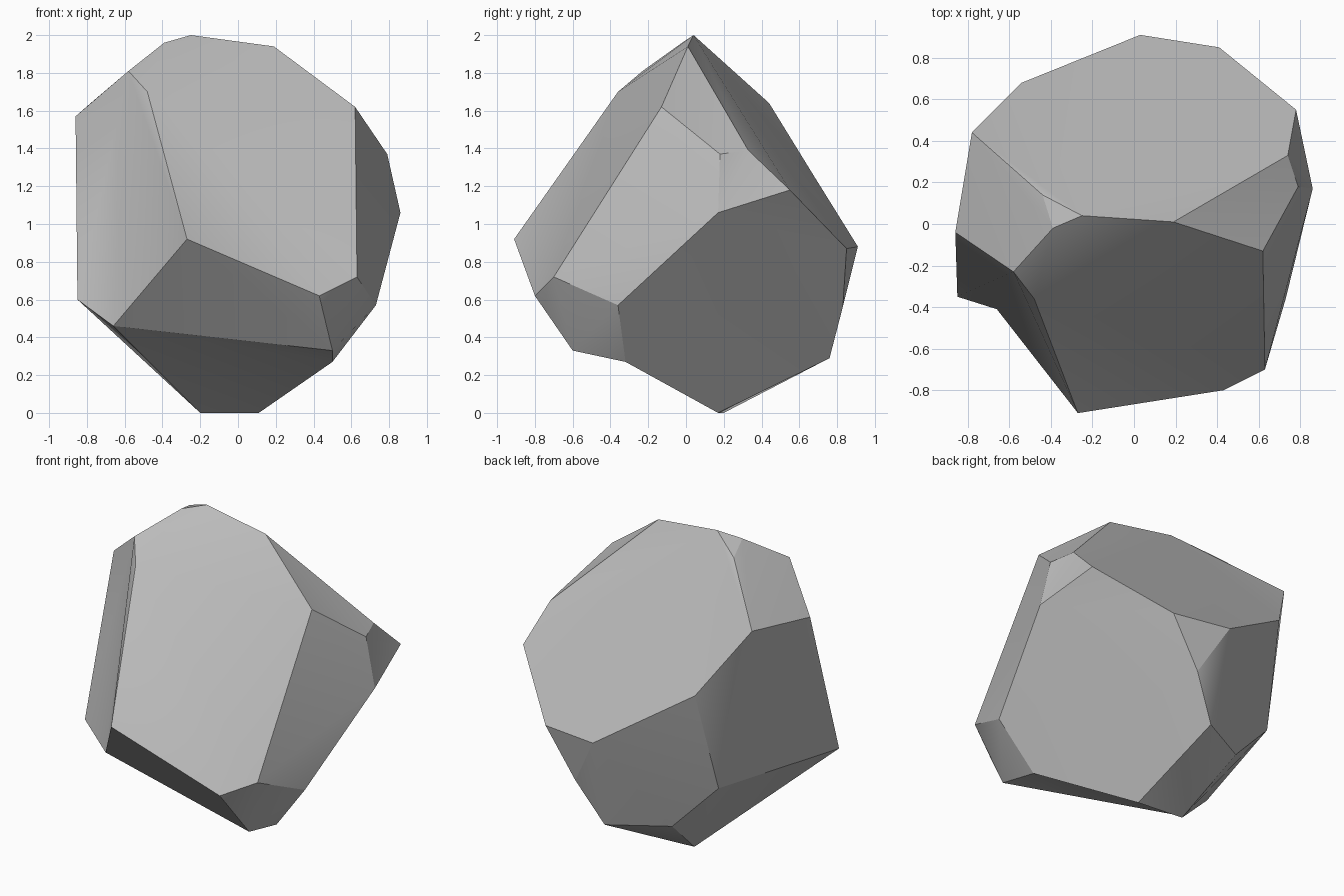
import bpy
import bmesh

# Remove the default object
default_cube = bpy.data.objects.get("Cube")
if default_cube:
    bpy.data.objects.remove(default_cube, do_unlink=True)


def make_material(name, color):
    """One flat colour, shown in the viewport and in a render."""
    material = bpy.data.materials.new(name)
    material.use_nodes = True
    material.diffuse_color = color
    shader = material.node_tree.nodes["Principled BSDF"]
    shader.inputs["Base Color"].default_value = color
    shader.inputs["Roughness"].default_value = 0.9
    return material


def make_boulder(name, corners, facets, material):
    """Fan each facet from its first corner; only facet rims are sharp."""
    bm = bmesh.new()
    verts = {key: bm.verts.new(point) for key, point in corners.items()}
    for facet in facets:
        pivot = verts[facet[0]]
        for left, right in zip(facet[1:], facet[2:]):
            face = bm.faces.new((pivot, verts[left], verts[right]))
            face.smooth = True
    for facet in facets:
        for start, end in zip(facet, facet[1:] + facet[:1]):
            bm.edges.get((verts[start], verts[end])).smooth = False
    bmesh.ops.recalc_face_normals(bm, faces=bm.faces)

    mesh = bpy.data.meshes.new(name)
    bm.to_mesh(mesh)
    bm.free()
    mesh.materials.append(material)
    boulder = bpy.data.objects.new(name, mesh)
    bpy.context.collection.objects.link(boulder)
    return boulder


# Ridge along the top
crown = {
    "A": (-.25, .04, 2), "B": (-.39, -.02, 1.96), "V": (-.44, .14, 1.91),
    "S": (.19, .01, 1.94), "C": (-.58, -.23, 1.81), "D": (-.48, -.36, 1.7),
}

# Corners of the sloping upper facets
shoulder = {
    "E": (-.86, -.04, 1.57), "Z": (-.78, .44, 1.64), "Y": (-.54, .68, 1.25),
    "R": (.62, -.13, 1.62), "Q": (.79, .18, 1.37), "U": (.74, .33, 1.39),
    "T": (.78, .55, 1.18), "P": (.86, .17, 1.06),
}

# Widest part, front and back
waist = {
    "H": (-.27, -.91, .92), "I": (.43, -.8, .62), "O": (.63, -.7, .72),
    "N": (.73, -.36, .57), "W": (.03, .91, .88), "X": (.41, .85, .87),
    "a": (.21, .83, .56), "c": (-.59, .51, .6), "F": (-.85, -.35, .6),
}

# Underside, narrowing to a short resting edge
base = {
    "G": (-.66, -.41, .46), "J": (.5, -.6, .33), "K": (.5, -.32, .27),
    "b": (.05, .76, .29), "d": (-.3, .57, .3),
    "L": (.11, .17, 0), "M": (-.2, .2, 0),
}

upper_facets = [
    "DHIORSABC",  # broad front
    "AVZYWXTUS",  # broad back
    "ABV",        # chip beside the peak
    "ZVBCE",
    "SUQR",
    "UTPQ",
]
side_facets = [
    "CDHGFE",     # slightly hollow flank
    "cYZEF",
    "PNORQ",
    "PTXabLKN",   # broad undercut
    "WXa",
    "WYcdba",
]
lower_facets = [
    "JIONK",
    "HGJI",
    "GJKLM",
    "MGFcd",
    "bdML",
]

stone = make_material("stone grey", (.5, .5, .5, 1))
make_boulder(
    "boulder",
    {**crown, **shoulder, **waist, **base},
    upper_facets + side_facets + lower_facets,
    stone,
)
